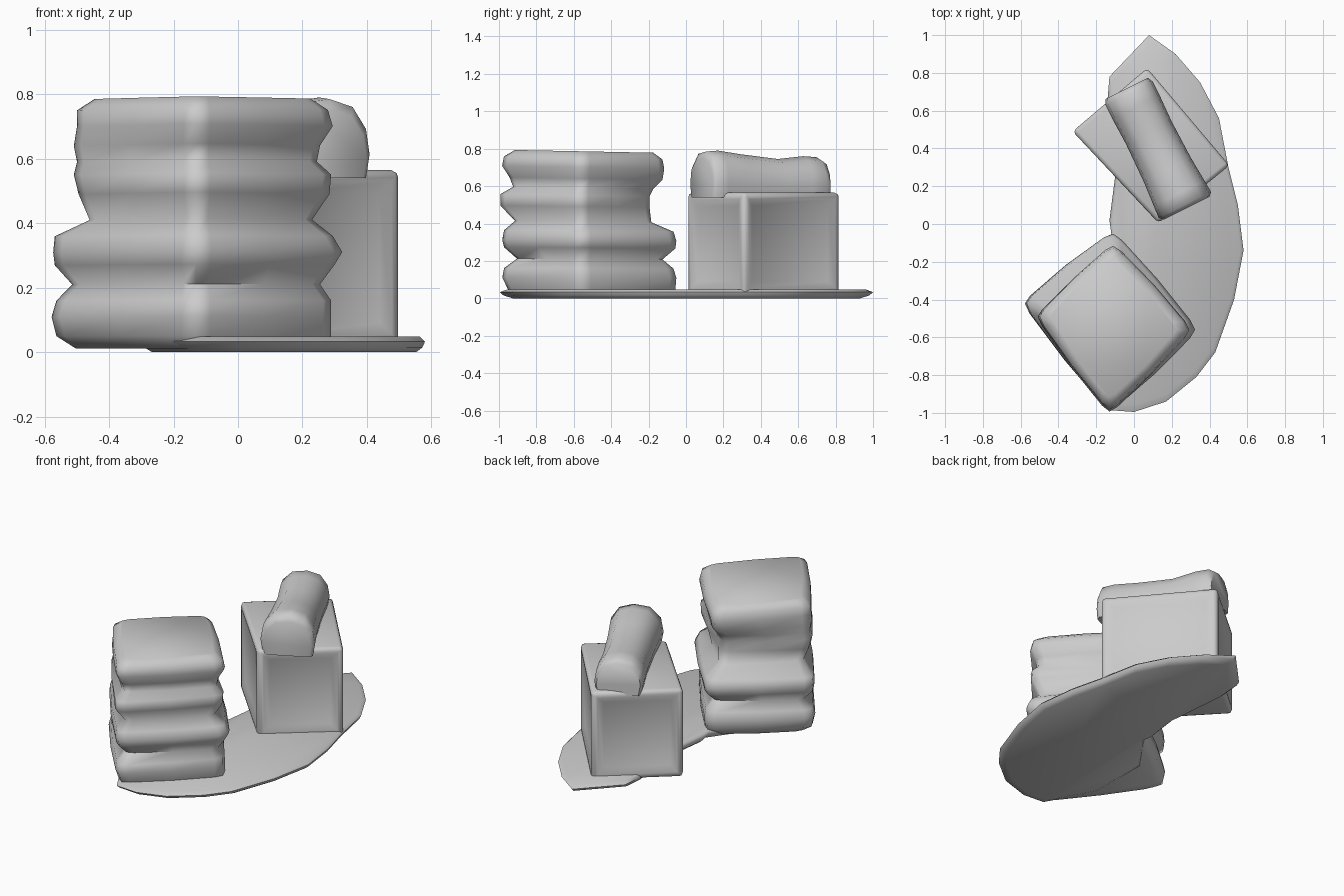
import bpy
import bmesh
from math import radians
from mathutils import Vector

cube = bpy.data.objects.get("Cube")
if cube:
    bpy.data.objects.remove(cube, do_unlink=True)

grey = bpy.data.materials.new("plain grey")
grey.use_nodes = True
colour = (0.6, 0.6, 0.6, 1)
grey.diffuse_color = colour
grey.node_tree.nodes["Principled BSDF"].inputs["Base Color"].default_value = colour


def finish(name, bm, angle):
    """Turn a bmesh into a grey, smooth shaded object."""
    bmesh.ops.recalc_face_normals(bm, faces=bm.faces)
    mesh = bpy.data.meshes.new(name)
    bm.to_mesh(mesh)
    bm.free()
    mesh.materials.append(grey)
    obj = bpy.data.objects.new(name, mesh)
    bpy.context.collection.objects.link(obj)
    bpy.ops.object.select_all(action="DESELECT")
    obj.select_set(True)
    bpy.context.view_layer.objects.active = obj
    bpy.ops.object.shade_smooth_by_angle(angle=radians(angle))
    return obj


def loft(name, rings, angle=50):
    """Skin a list of closed rings and cap both ends."""
    bm = bmesh.new()
    loops = [[bm.verts.new(p) for p in ring] for ring in rings]
    count = len(loops[0])
    for low, high in zip(loops, loops[1:]):
        for i in range(count):
            j = (i + 1) % count
            bm.faces.new((low[i], low[j], high[j], high[i]))
    bm.faces.new(loops[0][::-1])
    bm.faces.new(loops[-1])
    return finish(name, bm, angle)


def bulged_ring(corners, cut, bulge):
    """Bend each corner over three points and swell the sides between them."""
    middle = sum(corners, Vector()) / len(corners)
    ring = []
    for i, c in enumerate(corners):
        before, after = corners[i - 1], corners[(i + 1) % len(corners)]
        a, b = c.lerp(before, cut), c.lerp(after, cut)
        ring += [middle.lerp(a, 1 + bulge / 2), c.lerp((a + b) / 2, 0.15),
                 middle.lerp(b, 1 + bulge / 2),
                 middle.lerp(c.lerp(after, 0.5), 1 + bulge)]
    return ring


# Thin crescent base with a tapered rim
outline = [(.08, 1), (.22, .9), (.35, .75), (.45, .56), (.5, .3), (.55, .1),
           (.58, -.14), (.53, -.4), (.43, -.68), (.33, -.81), (.17, -.94),
           (0, -.995), (-.14, -.985), (-.3, -.7), (-.3, -.3), (-.12, -.05),
           (-.13, .02), (-.1, .25), (-.14, .66), (-.13, .78)]


def base_ring(z, scale):
    middle = Vector((.18, 0, 0))
    ring = []
    for x, y in outline:
        p = Vector((x, y, 0)) - middle
        ring.append(middle + p * scale + Vector((0, 0, z)))
    return ring


loft("base_plate", [base_ring(0, .93), base_ring(.015, .98), base_ring(.033, 1),
                    base_ring(.048, .96)], 60)

# Stack of soft bags: height, left and right reach, front and back reach
layers = [(.012, -.51, .27, -.94, -.09), (.05, -.57, .295, -.96, -.05),
          (.11, -.585, .295, -.99, -.045), (.16, -.57, .295, -.98, -.06),
          (.21, -.52, .26, -.91, -.12), (.27, -.575, .305, -.98, -.05),
          (.31, -.58, .33, -.99, -.045), (.36, -.575, .3, -.98, -.06),
          (.41, -.465, .235, -.92, -.18), (.49, -.5, .29, -1, -.19),
          (.55, -.515, .295, -1, -.19), (.59, -.505, .25, -.93, -.17),
          (.64, -.515, .26, -.95, -.12), (.7, -.505, .3, -.99, -.11),
          (.75, -.505, .285, -.98, -.12), (.785, -.45, .23, -.92, -.17)]
rings = []
for z, left, right, front, back in layers:
    side = -.42 if z < .4 else -.49
    corners = [Vector(p) for p in ((left, side, z), (-.13, front, z),
                                   (right, -.56, z), (-.11, back, z))]
    ring = bulged_ring(corners, .1, .06)
    for p in ring:
        p.z *= 1 - .025 * (p.y + .5)
    rings.append(ring)
loft("bag_stack", rings, 80)

# Crate with bevelled edges and slightly sunken sides
footprint = [(-.325, .49), (.13, .005), (.505, .31), (.07, .825)]
bm = bmesh.new()
bottom = [bm.verts.new((x, y, .02)) for x, y in footprint]
top = [bm.verts.new((x, y, .565)) for x, y in footprint]
bm.faces.new(bottom[::-1])
bm.faces.new(top)
sides = []
for i in range(4):
    j = (i + 1) % 4
    sides.append(bm.faces.new((bottom[i], bottom[j], top[j], top[i])))
bmesh.ops.recalc_face_normals(bm, faces=bm.faces)
bmesh.ops.inset_individual(bm, faces=sides, thickness=.05)
bmesh.ops.inset_individual(bm, faces=sides, thickness=.05, depth=-.018)
rim = [e for e in bm.edges if all(v in top + bottom for v in e.verts)]
bmesh.ops.bevel(bm, geom=rim, offset=.022, segments=2, profile=.5, affect="EDGES")
finish("crate", bm, 50)

# Slumped bag lying across the crate: position along, width, top height
along = Vector((-.447, .894, 0))
across = Vector((.894, .447, 0))
start = Vector((.265, .11, 0))
section = [(-.9, 0), (-1, .35), (-.9, .7), (-.5, .95), (.1, 1),
           (.62, .9), (.92, .62), (1, .3), (.92, 0)]
stations = [(-.03, .135, .75), (-.01, .155, .785), (.06, .15, .79),
            (.2, .14, .77), (.42, .135, .745), (.57, .14, .76),
            (.65, .14, .755), (.68, .125, .735)]
rings = []
for distance, width, height in stations:
    centre = start + along * distance
    rings.append([centre + across * (u * width)
                  + Vector((0, 0, .54 + v * (height - .54)))
                  for u, v in section])
loft("top_bag", rings, 60)
